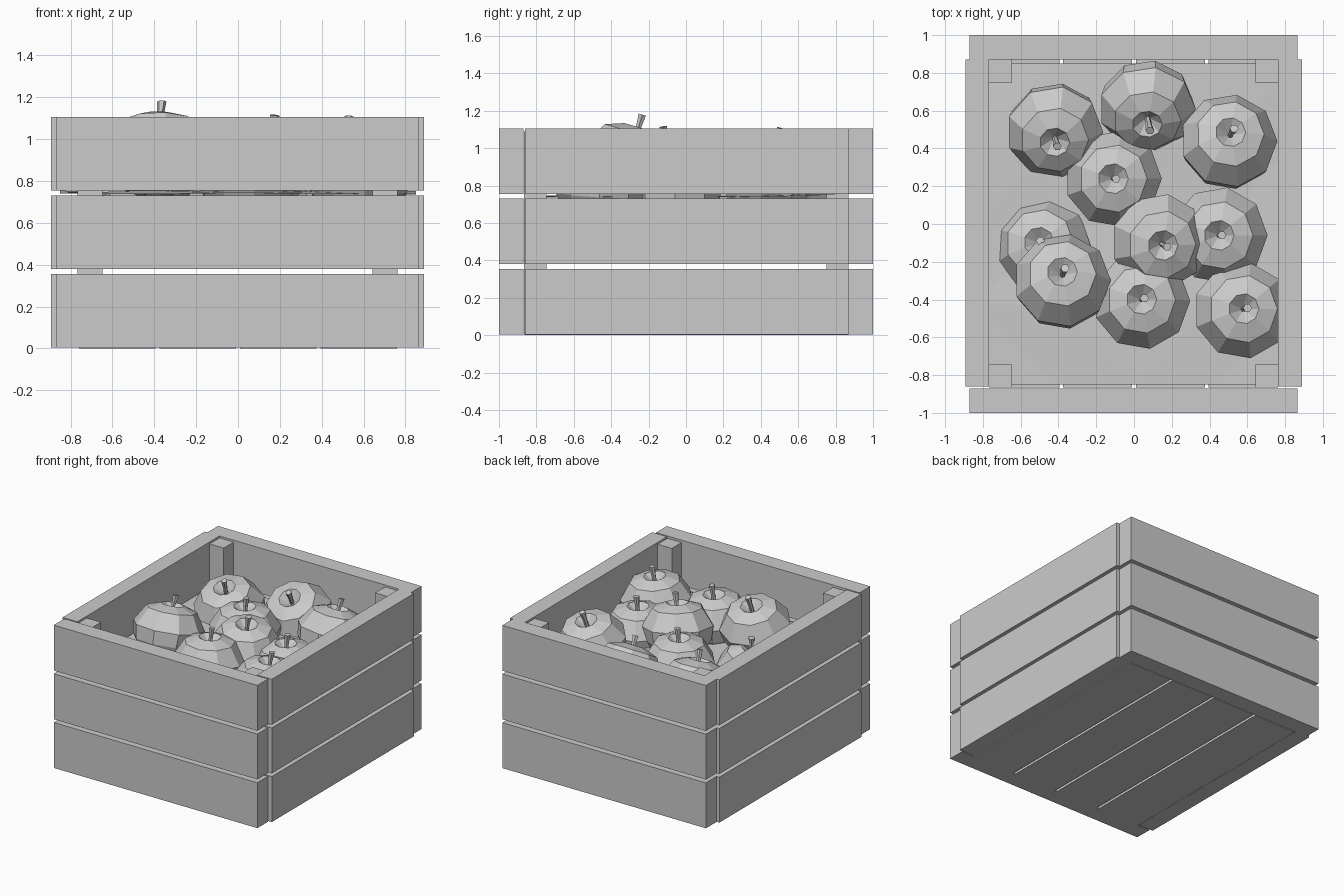
import bpy, bmesh, math, random
from mathutils import Vector

if "Cube" in bpy.data.objects:
    bpy.data.objects.remove(bpy.data.objects["Cube"])

random.seed(4)


def finish(bm, name):
    bmesh.ops.recalc_face_normals(bm, faces=bm.faces[:])
    me = bpy.data.meshes.new(name)
    bm.to_mesh(me)
    bm.free()
    ob = bpy.data.objects.new(name, me)
    bpy.context.collection.objects.link(ob)
    return ob


def box(name, x0, x1, y0, y1, z0, z1):
    bm = bmesh.new()
    bmesh.ops.create_cube(bm, size=1)
    for v in bm.verts:
        v.co = (x1 if v.co.x > 0 else x0,
                y1 if v.co.y > 0 else y0,
                z1 if v.co.z > 0 else z0)
    return finish(bm, name)


def lathe(bm, profile, sides, bend=(0, 0)):
    """Spin (radius, z) pairs; radius 0 makes a pole. bend shifts the axis upward."""
    z_low = min(z for r, z in profile)
    rings = []
    for r, z in profile:
        ox, oy = bend[0] * (z - z_low), bend[1] * (z - z_low)
        n = sides if r > 0 else 1
        rings.append([bm.verts.new((ox + r * math.cos(math.tau * i / sides),
                                    oy + r * math.sin(math.tau * i / sides), z))
                      for i in range(n)])
    for a, b in zip(rings, rings[1:]):
        for i in range(sides):
            j = (i + 1) % sides
            q = [a[i % len(a)], a[j % len(a)], b[j % len(b)], b[i % len(b)]]
            bm.faces.new(list(dict.fromkeys(q)))


# Plank walls, three rows
for row in range(3):
    z0 = 0.005 + 0.375 * row
    z1 = z0 + 0.35
    box("front_plank", -0.87, 0.865, -1, -0.87, z0, z1)
    box("back_plank", -0.87, 0.865, 0.87, 1, z0, z1)
    box("left_plank", -0.893, -0.767, -0.86, 0.87, z0, z1)
    box("right_plank", 0.763, 0.89, -0.86, 0.87, z0, z1)

# Corner posts
for x in (-0.767, 0.643):
    for y in (-0.865, 0.75):
        box("corner_post", x, x + 0.12, y, y + 0.12, 0.01, 1.09)

# Floor slats
for i in range(4):
    x = -0.76 + 0.385 * i
    box("floor_slat", x, x + 0.365, -0.865, 0.87, 0, 0.035)

# Slightly uneven liner sheet under the fruit
bm = bmesh.new()
bmesh.ops.create_grid(bm, x_segments=4, y_segments=4, size=1)
for v in bm.verts:
    v.co = (v.co.x * 0.85, v.co.y * 0.85, 0.745 + random.uniform(-0.01, 0.01))
bmesh.ops.triangulate(bm, faces=bm.faces[:])
finish(bm, "liner_sheet")

# Apples: x, y, z of the centre, then lean of the top towards x and y
APPLES = [
    (-0.42, 0.50, 0.78, 0.00, -0.06),
    (0.07, 0.63, 0.81, 0.00, -0.10),
    (0.50, 0.43, 0.85, 0.01, 0.05),
    (-0.11, 0.24, 0.78, 0.00, 0.00),
    (-0.48, -0.12, 0.69, -0.02, 0.02),
    (-0.38, -0.31, 0.92, 0.00, 0.05),
    (0.04, -0.41, 0.83, 0.00, 0.01),
    (0.13, -0.09, 0.85, 0.02, -0.02),
    (0.45, -0.06, 0.76, 0.00, 0.00),
    (0.57, -0.46, 0.81, 0.01, 0.01),
]
BODY = [(0, 0.13), (0.08, 0.20), (0.18, 0.165), (0.257, 0.04),
        (0.24, -0.06), (0.17, -0.17), (0.08, -0.205), (0, -0.18)]
STEM = [(0, 0.12), (0.014, 0.12), (0.016, 0.2), (0.023, 0.27), (0, 0.27)]

for x, y, z, dx, dy in APPLES:
    lean = Vector((0, 0, 1)).rotation_difference(Vector((dx, dy, 0.17)))
    for name, profile, sides, bend in (("apple", BODY, 9, (0, 0)),
                                       ("apple_stem", STEM, 6, (0.1, 0.0))):
        bm = bmesh.new()
        lathe(bm, profile, sides, bend)
        bmesh.ops.rotate(bm, verts=bm.verts[:], matrix=lean.to_matrix())
        bmesh.ops.translate(bm, verts=bm.verts[:], vec=(x, y, z))
        finish(bm, name)
